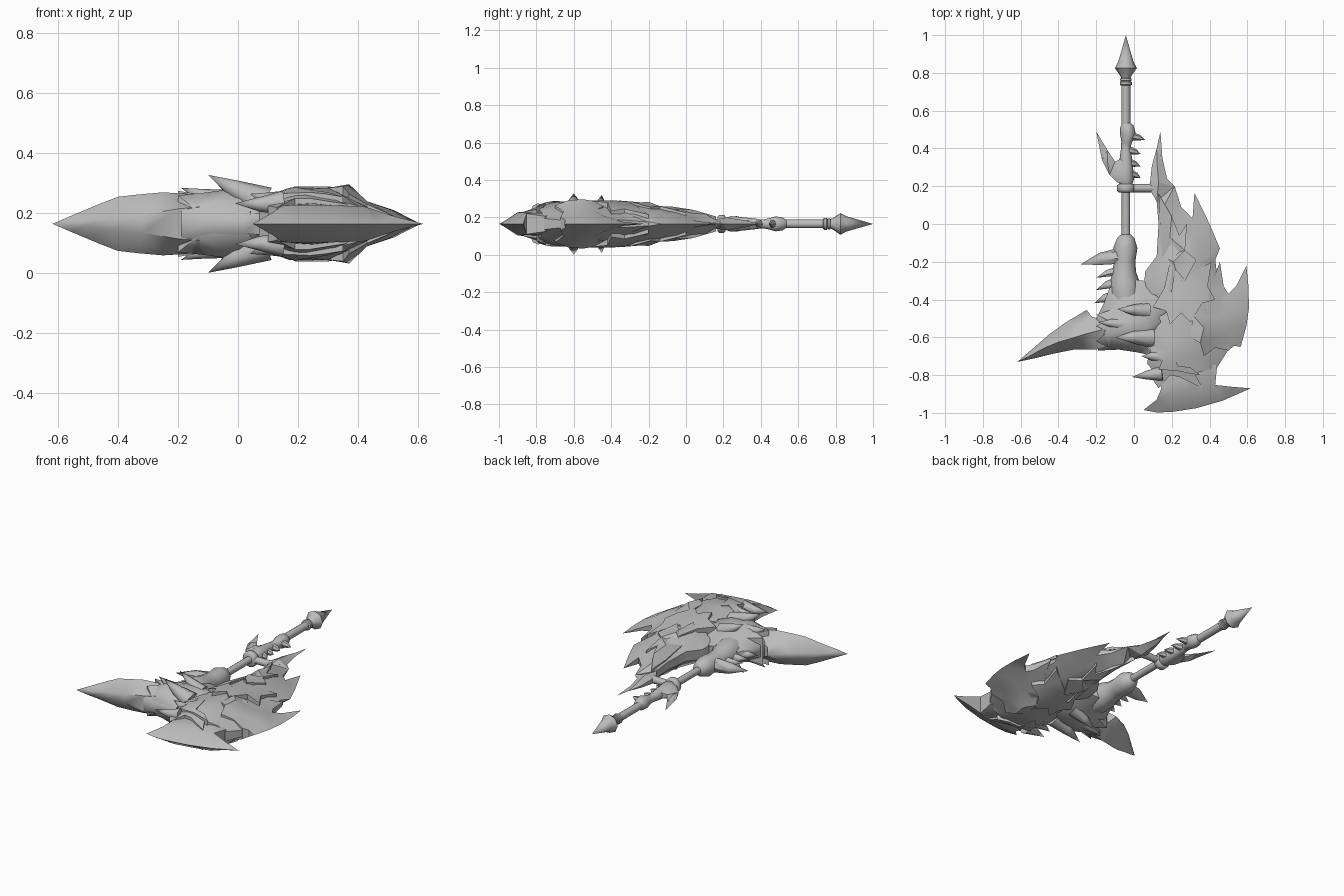
import bpy, bmesh, math
from mathutils import Vector
from mathutils.geometry import delaunay_2d_cdt

MID = 0.165      # height of the mirror plane
SX = -0.043      # x of the shaft axis

grey = bpy.data.materials.new("bone grey")
grey.diffuse_color = (0.5, 0.5, 0.5, 1)


def finish(name, bm, angle=35):
    bmesh.ops.remove_doubles(bm, verts=bm.verts, dist=0.0008)
    bmesh.ops.recalc_face_normals(bm, faces=bm.faces)
    me = bpy.data.meshes.new(name)
    bm.to_mesh(me)
    bm.free()
    me.materials.append(grey)
    ob = bpy.data.objects.new(name, me)
    bpy.context.collection.objects.link(ob)
    bpy.ops.object.select_all(action='DESELECT')
    ob.select_set(True)
    bpy.context.view_layer.objects.active = ob
    bpy.ops.object.shade_smooth_by_angle(angle=math.radians(angle))
    return ob


def plate(name, outline, ridge, angle=30):
    """Symmetric plate: points are (x, y, half thickness); ridge points lie inside."""
    pts = outline + ridge
    n = len(outline)
    co, _, tris, orig, _, _ = delaunay_2d_cdt(
        [Vector(p[:2]) for p in pts], [], [list(range(n))], 1, 1e-5)
    h = [pts[o[0]][2] if o else 0.05 for o in orig]
    bm = bmesh.new()
    top = [bm.verts.new((c.x, c.y, MID + z)) for c, z in zip(co, h)]
    low = [bm.verts.new((c.x, c.y, MID - z)) for c, z in zip(co, h)]
    count = {}
    for t in tris:
        bm.faces.new([top[i] for i in t])
        bm.faces.new([low[i] for i in reversed(t)])
        for a, b in zip(t, t[1:] + t[:1]):
            count.setdefault((min(a, b), max(a, b)), []).append((a, b))
    for uses in count.values():
        if len(uses) == 1:
            a, b = uses[0]
            bm.faces.new((top[b], top[a], low[a], low[b]))
    loose = [v for v in bm.verts if not v.link_faces]
    bmesh.ops.delete(bm, geom=loose, context='VERTS')
    return finish(name, bm, angle)


def tube(name, path, sides=10, angle=50):
    """Round body through (x, y, height above mid plane, radius) stations."""
    bm = bmesh.new()
    rings = []
    for i, (x, y, z, r) in enumerate(path):
        a = Vector(path[max(i - 1, 0)][:3])
        b = Vector(path[min(i + 1, len(path) - 1)][:3])
        d = (b - a).normalized()
        u = d.cross(Vector((0, 0, 1))).normalized()
        w = d.cross(u)
        rings.append([bm.verts.new(Vector((x, y, z + MID)) + r * (
            u * math.cos(k * math.tau / sides) + w * math.sin(k * math.tau / sides)))
            for k in range(sides)])
    for p, q in zip(rings, rings[1:]):
        for k in range(sides):
            j = (k + 1) % sides
            bm.faces.new((p[k], p[j], q[j], q[k]))
    bm.faces.new(rings[0])
    bm.faces.new(rings[-1])
    return finish(name, bm, angle)


def spike_pair(name, base, tip, r):
    """Bent thorn on the upper face and its mirror on the lower face."""
    for s, side in ((1, "upper"), (-1, "lower")):
        m = [(b + t) / 2 for b, t in zip(base, tip)]
        tube(f"{name}_{side}", [(base[0], base[1], s * base[2], r),
                                (m[0], m[1], s * (m[2] - 0.004), r * 0.6),
                                (tip[0], tip[1], s * tip[2], 0)], 8, 60)


# Shaft with pommel, rings and knot
tube("shaft", [(SX, y, 0, r) for y, r in (
    (-0.12, .022), (.16, .022), (.3, .028), (.45, .024), (.55, .024), (.76, .024))])
tube("pommel_tip", [(SX, y, 0, r) for y, r in (
    (.77, .024), (.785, .03), (.825, .058), (.86, .04), (1.0, 0))], 8)
for y, r, w in ((.745, .032, .012), (.765, .03, .008), (.19, .048, .022)):
    tube("shaft_ring", [(SX, y + a * w, 0, r * b) for a, b in
                        ((-1, .8), (-.6, 1), (.6, 1), (1, .8))], 12)
tube("shaft_knot", [(SX + dx, y, 0, r) for dx, y, r in (
    (0, .4, .022), (.005, .44, .03), (.01, .48, .042), (.005, .515, .036), (0, .535, .022))])
tube("claw_base", [(SX, y, 0, r) for y, r in (
    (.2, .03), (.24, .044), (.3, .038), (.37, .03), (.42, .022))])
tube("cross_bar", [(x, .19, 0, r) for x, r in ((SX, .022), (.06, .022), (.1, .024), (.16, .02))])

# Side claw and small thorns on the shaft
plate("shaft_claw", [(-.2, .49, 0), (-.14, .39, 0), (-.1, .33, .01), (-.06, .35, .02), (-.02, .26, .03),
                     (-.04, .21, .03), (-.09, .22, .02), (-.13, .26, .005), (-.17, .34, 0)],
      [(-.14, .33, .022), (-.08, .27, .042)], 45)
for x, y, dx in ((.06, .445, .07), (.035, .37, .06), (.035, .305, .06), (.035, .245, .05)):
    tube("shaft_thorn", [(x - dx, y + .02, 0, .022), (x - dx * .45, y + .012, 0, .015), (x, y, 0, 0)], 6)

# Flared socket and its thorns
tube("socket", [(x, y, 0, r) for x, y, r in (
    (SX, -.055, .025), (SX, -.075, .046), (SX - .002, -.125, .063), (-.048, -.19, .056),
    (-.052, -.25, .062), (-.05, -.3, .076), (-.045, -.36, .083), (-.04, -.44, .075))], 12)
for tx, ty, bx, by, r in ((-.285, -.215, -.07, -.17, .045), (-.2, -.285, -.08, -.25, .025),
                          (-.2, -.35, -.09, -.31, .028), (-.21, -.42, -.1, -.38, .03)):
    tube("socket_thorn", [(bx, by, 0, r), ((bx + tx) / 2, (by + ty) / 2 + .006, 0, r * .75),
                          (tx, ty, 0, 0)], 7)

# Head block joining socket, horn and blades
plate("head", [(-.13, -.34, .03), (-.05, -.29, .05), (.05, -.3, .04), (.14, -.4, .05), (.2, -.5, .08),
               (.14, -.57, .07), (.1, -.64, .05), (.11, -.7, .04), (.02, -.68, .03), (-.08, -.665, .03),
               (-.19, -.67, .04), (-.2, -.5, .04), (-.16, -.42, .03)],
      [(-.05, -.42, .09), (.05, -.45, .095), (-.1, -.5, .1), (-.15, -.58, .1),
       (-.02, -.58, .11), (.07, -.55, .115), (.0, -.5, .108)], 55)

# Back horn
plate("horn", [(-.618, -.73, 0), (-.53, -.655, .01), (-.45, -.585, .015), (-.36, -.52, .015), (-.25, -.455, 0),
               (-.225, -.49, .03), (-.19, -.5, .04), (-.08, -.48, .06), (-.08, -.62, .06), (-.2, -.665, .05),
               (-.32, -.665, .03), (-.42, -.685, .02), (-.52, -.71, .01)],
      [(-.56, -.703, .025), (-.51, -.675, .046), (-.46, -.65, .067), (-.4, -.625, .09), (-.33, -.605, .098),
       (-.25, -.58, .105), (-.17, -.56, .1), (-.3, -.535, .06)], 45)

# Armour fringe between horn and head
plate("head_fringe", [(-.05, -.43, .06), (-.2, -.48, .085), (-.14, -.51, .09), (-.2, -.54, .11), (-.14, -.57, .1),
                      (-.2, -.62, .095), (-.13, -.66, .04), (.04, -.67, .04), (.1, -.5, .08), (.04, -.41, .07)],
      [(-.04, -.5, .112), (-.02, -.6, .116)], 50)

# Long upper blade with swept tips
plate("upper_blade", [(.14, .49, 0), (.15, .35, 0), (.175, .24, 0), (.215, .2, 0), (.25, .09, .01), (.31, .03, .02),
                      (.32, .165, 0), (.4, 0, 0), (.455, -.13, 0), (.43, -.19, .01), (.45, -.35, .03),
                      (.32, -.48, .09), (.2, -.5, .1), (.12, -.38, .06), (.05, -.35, .04), (.06, -.25, .03),
                      (.12, -.17, .03), (.13, 0, .025), (.12, .12, .02), (.09, .17, .015),
                      (.085, .22, .015), (.095, .31, .006), (.12, .4, 0)],
      [(.122, .32, .018), (.13, .22, .034), (.16, .1, .055), (.2, 0, .072), (.2, -.15, .095), (.25, -.3, .11),
       (.31, -.07, .055), (.34, -.2, .08), (.1, -.28, .07)], 35)

# Overlapping scales on the blade
plate("inner_scale", [(.13, .16, .04), (.2, .04, .075), (.24, -.06, .08), (.28, .0, .06), (.27, -.14, .095),
                      (.33, -.19, .09), (.27, -.3, .12), (.22, -.24, .115), (.2, -.36, .125),
                      (.14, -.32, .07), (.15, -.17, .06), (.14, 0, .04)],
      [(.19, -.07, .092), (.21, -.2, .118)], 35)
plate("middle_scale", [(.19, -.2, .1), (.25, -.3, .118), (.33, -.25, .085), (.41, -.2, .05), (.39, -.33, .08),
                       (.43, -.4, .07), (.36, -.42, .115), (.3, -.52, .125), (.25, -.47, .125),
                       (.19, -.53, .125), (.17, -.46, .115), (.1, -.44, .09), (.16, -.34, .1)],
      [(.27, -.38, .125), (.2, -.41, .122)], 35)

# Wide side blade, sharpened on its outer edge
plate("side_blade", [(.595, -.22, 0), (.607, -.34, 0), (.608, -.45, 0), (.595, -.54, 0), (.565, -.65, 0),
                     (.53, -.645, .02), (.5, -.67, .035), (.43, -.655, .065), (.37, -.7, .1), (.35, -.63, .125),
                     (.3, -.6, .12), (.31, -.48, .12), (.3, -.4, .1), (.42, -.29, .045), (.455, -.2, .01),
                     (.475, -.33, .02), (.5, -.37, .02), (.54, -.33, .01)],
      [(.52, -.45, .045), (.5, -.56, .05), (.43, -.5, .075), (.37, -.55, .132), (.43, -.6, .075)], 35)

# Lower body with jagged rim
plate("lower_body", [(.12, -.5, .09), (.05, -.64, .07), (.08, -.67, .07), (.07, -.74, .06), (.1, -.775, .06),
                     (.1, -.825, .06), (.13, -.87, .055), (.19, -.8, .085), (.24, -.81, .085),
                     (.365, -.87, .065), (.32, -.79, .08), (.4, -.77, .06), (.44, -.76, .03), (.5, -.665, .02),
                     (.47, -.56, .04), (.38, -.45, .09), (.25, -.42, .11)],
      [(.17, -.62, .12), (.3, -.6, .12), (.2, -.73, .112), (.34, -.7, .1), (.12, -.72, .095)])
plate("lower_scale", [(.08, -.64, .08), (.17, -.67, .12), (.21, -.63, .12), (.23, -.75, .115), (.3, -.76, .105),
                      (.35, -.8, .09), (.29, -.79, .1), (.24, -.78, .105), (.13, -.77, .1),
                      (.15, -.72, .11), (.09, -.7, .09)], [(.19, -.71, .122)])

# Bottom blade, thick at the back and sharp in front
plate("bottom_blade", [(.05, -.985, 0), (.12, -.998, 0), (.2, -.995, 0), (.33, -.975, 0), (.47, -.935, 0),
                       (.618, -.87, 0), (.52, -.862, .025), (.43, -.852, .055), (.44, -.75, .04), (.36, -.72, .06),
                       (.2, -.74, .07), (.13, -.8, .06), (.145, -.87, .06), (.12, -.93, .04)],
      [(.18, -.9, .062), (.3, -.88, .062), (.42, -.86, .058), (.25, -.82, .068)], 50)

# Raised thorns on both faces
spike_pair("head_thorn", (.09, -.6, .07), (-.1, -.6, .163), .055)
spike_pair("neck_thorn", (.07, -.46, .065), (-.09, -.45, .155), .045)
spike_pair("cheek_thorn", (-.06, -.53, .08), (-.19, -.52, .12), .035)
spike_pair("rim_prong", (.15, -.79, .07), (-.01, -.81, .068), .04)
spike_pair("rim_thorn", (.14, -.7, .075), (.04, -.7, .1), .035)
